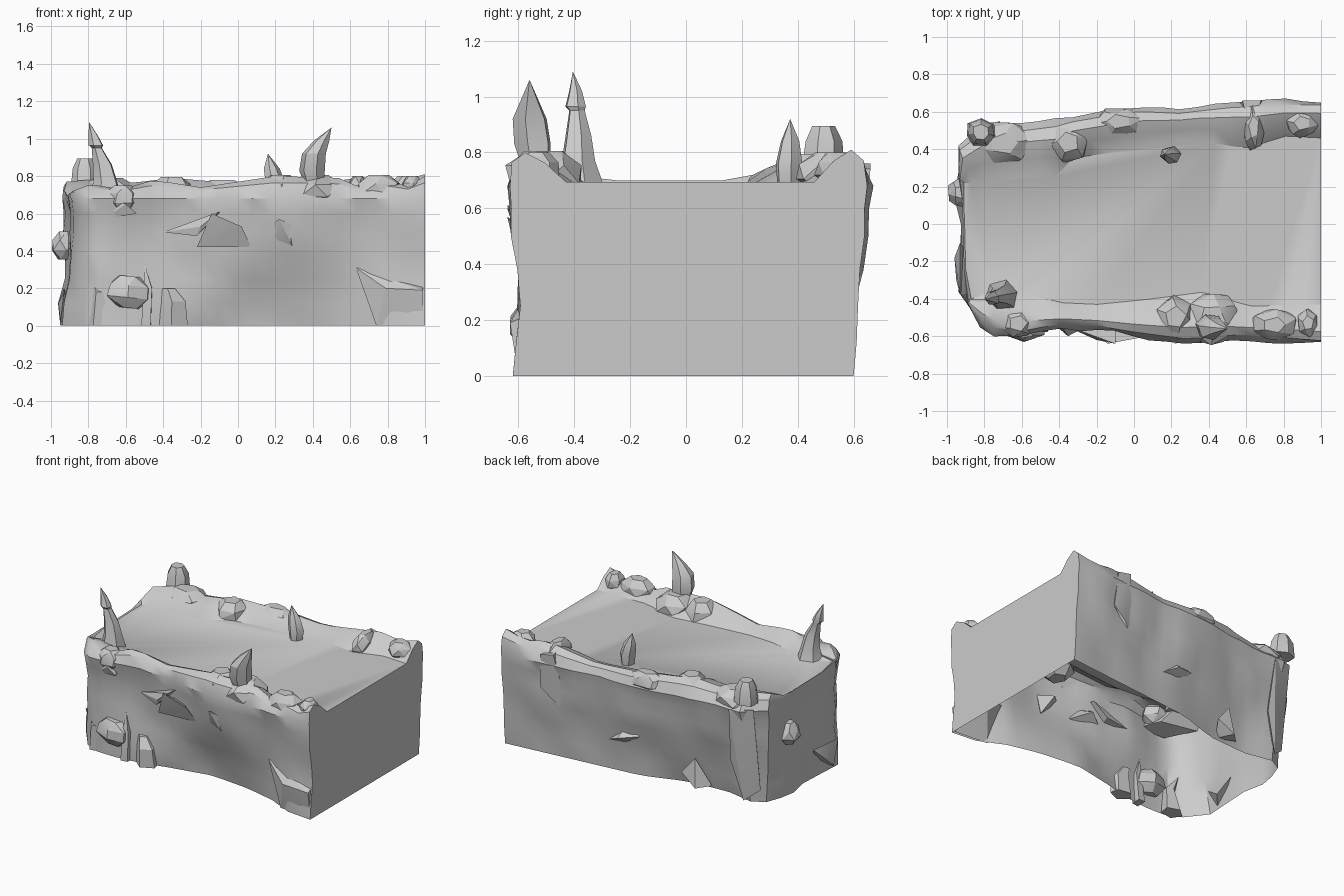
import bpy, bmesh, math, random
from mathutils import Vector, noise

if "Cube" in bpy.data.objects:
    bpy.data.objects.remove(bpy.data.objects["Cube"])

random.seed(4)


def interp(table, x):
    for (x0, v0), (x1, v1) in zip(table, table[1:]):
        if x <= x1:
            t = max(0, (x - x0) / (x1 - x0))
            return v0 + (v1 - v0) * t
    return table[-1][1]


def finish(bm, name, angle=28):
    bmesh.ops.recalc_face_normals(bm, faces=bm.faces)
    me = bpy.data.meshes.new(name)
    bm.to_mesh(me)
    bm.free()
    ob = bpy.data.objects.new(name, me)
    bpy.context.collection.objects.link(ob)
    bpy.ops.object.select_all(action='DESELECT')
    ob.select_set(True)
    bpy.context.view_layer.objects.active = ob
    bpy.ops.object.shade_smooth_by_angle(angle=math.radians(angle))
    return ob


# Side outlines as functions of x: foot, upper edge, inner rim edge, rim height
front = dict(
    foot=[(-.75, -.55), (-.6, -.56), (-.4, -.54), (-.2, -.49), (.1, -.43), (.4, -.46), (.65, -.52), (.8, -.6), (1, -.62)],
    edge=[(-.75, -.58), (-.6, -.6), (-.4, -.55), (-.2, -.56), (0, -.6), (.3, -.65), (.6, -.61), (1, -.65)],
    inner=[(-.75, -.36), (-.55, -.38), (-.4, -.42), (-.2, -.43), (.1, -.4), (.4, -.36), (.6, -.44), (1, -.43)],
    crest=[(-.75, .75), (-.62, .73), (-.45, .78), (-.2, .74), (0, .77), (.2, .8), (.55, .79), (.65, .74), (.78, .79), (.88, .73), (1, .8)])
back = dict(
    foot=[(-.8, .42), (-.6, .38), (-.3, .4), (0, .5), (.4, .54), (1, .6)],
    edge=[(-.8, .53), (-.6, .53), (-.4, .56), (0, .63), (.25, .61), (.55, .655), (1, .66)],
    inner=[(-.8, .22), (-.55, .26), (-.38, .25), (-.34, .35), (0, .4), (.3, .46), (.6, .4), (.8, .47), (1, .46)],
    crest=[(-.8, .78), (-.6, .76), (-.35, .79), (0, .76), (.3, .74), (.5, .77), (.7, .8), (.85, .77), (1, .81)])
# Left end: foot xy, edge xy, inner xy, crest
left_end = [
    (-.83, -.5, -.82, -.54, -.78, -.37, .75), (-.94, -.36, -.89, -.43, -.87, -.4, .72),
    (-.93, -.2, -.91, -.25, -.9, -.24, .7), (-.92, 0, -.915, -.02, -.905, -.02, .7),
    (-.95, .15, -.92, .13, -.91, .13, .7), (-.93, .26, -.94, .25, -.91, .22, .72),
    (-.89, .37, -.94, .42, -.87, .22, .77)]
FLOOR = .695


def side_columns(s, x0, n):
    for i in range(n + 1):
        x = 1 + (x0 - 1) * i / n
        yield (x, interp(s['foot'], x), x, interp(s['edge'], x), x, interp(s['inner'], x), interp(s['crest'], x))


columns = list(side_columns(front, -.75, 19)) + left_end + list(side_columns(back, -.8, 19))[::-1]

# Main rock shell: columns swept round three sides, underside left open
bm = bmesh.new()
grid = []
for fx, fy, ex, ey, ix, iy, h in columns:
    foot, edge, inner = Vector((fx, fy, 0)), Vector((ex, ey, 0)), Vector((ix, iy, 0))
    out = (edge - inner).normalized()
    if fx > .99:
        out.x = 0
    col = []
    for z, t in ((0, 0), (.12, .2), (.25, .5), (.38, .78), (.5, .94), (.6, 1), (.68, 1)):
        p = foot.lerp(edge, t)
        p.z = z
        k = noise.noise(p * 4.5 + Vector((3, 1, 7))) * .035 * (z > 0)
        col.append(bm.verts.new(p + out * (k - (.02 if .2 < z < .62 else 0))))
    for t, z in ((.12, .7 + (h - .7) * .65), (.34, h), (.66, h - (h - FLOOR) * .35), (1, FLOOR)):
        p = edge.lerp(inner, t)
        p.z = z
        col.append(bm.verts.new(p))
    grid.append(col)
for a, b in zip(grid, grid[1:]):
    for j in range(len(a) - 1):
        bm.faces.new((a[j], b[j], b[j + 1], a[j + 1]))
bm.faces.new([c[-1] for c in grid])                 # flat walkway
bm.faces.new(grid[0] + grid[-1][::-1])              # cut end at right
finish(bm, "rock_platform", 32)


def spire(name, rings, sides=6):
    """Stacked irregular rings (x, y, z, rx, ry); a zero radius gives a point."""
    bm = bmesh.new()
    prev = None
    twist = random.random()
    jit = [random.uniform(.85, 1.12) for _ in range(sides)]
    for x, y, z, rx, ry in rings:
        ring = []
        for i in range(sides):
            a = twist + math.tau * i / sides
            ring.append(bm.verts.new((x + rx * jit[i] * math.cos(a), y + ry * jit[i] * math.sin(a), z)))
        if prev:
            for i in range(sides):
                k = (i + 1) % sides
                bm.faces.new((prev[i], prev[k], ring[k], ring[i]))
        else:
            bm.faces.new(ring[::-1])
        prev = ring
    bm.faces.new(prev)
    bmesh.ops.remove_doubles(bm, verts=bm.verts, dist=.0005)
    finish(bm, name)


def hull(name, pts):
    bm = bmesh.new()
    for p in pts:
        bm.verts.new(p)
    bmesh.ops.convex_hull(bm, input=bm.verts)
    finish(bm, name, 20)


def boulder(name, c, r, tilt=0):
    pts = []
    for z, s, n in ((-1, .5, 5), (-.35, 1, 6), (.4, .95, 6), (1, .5, 5)):
        o = random.random() * 2
        for i in range(n):
            a = o + math.tau * i / n
            k = s * random.uniform(.88, 1.05)
            pts.append((c[0] + r[0] * k * math.cos(a), c[1] + r[1] * k * math.sin(a),
                        c[2] + r[2] * z + tilt * math.cos(a) * k * r[0]))
    hull(name, pts)


# Upright pinnacles on the rims
spire("front_left_pinnacle", [(-.71, -.38, .69, .1, .09), (-.71, -.385, .77, .075, .065), (-.725, -.385, .86, .06, .05),
                              (-.755, -.39, .95, .032, .03), (-.76, -.395, .965, .045, .04),
                              (-.775, -.395, 1.02, .028, .025), (-.797, -.405, 1.09, 0, 0)])
spire("front_pinnacle", [(.41, -.54, .76, .06, .06), (.4, -.55, .83, .075, .075), (.41, -.56, .92, .07, .07),
                         (.45, -.56, .99, .045, .035), (.5, -.56, 1.06, 0, 0)])
spire("back_pinnacle", [(.2, .365, .69, .04, .045), (.2, .365, .76, .05, .05), (.18, .37, .84, .04, .035),
                        (.16, .373, .92, 0, 0)])
spire("back_left_stump", [(-.82, .485, .74, .085, .075), (-.82, .49, .84, .075, .065), (-.82, .49, .895, .045, .04)], 7)

# Boulders: name, centre, radii, tilt
for name, c, r, t in (
        ("left_end_knob", (-.925, .17, .43), (.075, .08, .075), 0),
        ("lower_left_boulder", (-.58, -.55, .18), (.13, .09, .085), -.1),
        ("front_rim_stone_a", (.22, -.5, .72), (.12, .13, .085), 0),
        ("front_rim_stone_b", (.42, -.5, .72), (.15, .15, .085), 0),
        ("front_rim_stone_c", (.75, -.54, .73), (.13, .085, .075), 0),
        ("front_rim_stone_d", (-.62, -.53, .68), (.1, .09, .07), 0),
        ("front_rim_stone_e", (.93, -.53, .74), (.065, .08, .06), 0),
        ("back_rim_stone_a", (.64, .52, .73), (.06, .13, .07), 0),
        ("back_rim_stone_b", (.9, .54, .74), (.09, .08, .06), 0),
        ("back_rim_stone_c", (-.35, .44, .72), (.12, .12, .075), 0),
        ("back_rim_stone_d", (-.7, .43, .72), (.16, .12, .07), 0),
        ("back_rim_stone_e", (-.08, .55, .72), (.14, .08, .06), 0)):
    boulder(name, c, r, t)

# Foot pillars and jagged shards at the front left
spire("foot_pillar", [(-.34, -.53, 0, .09, .06), (-.34, -.54, .13, .075, .055), (-.37, -.53, .2, .04, .03)], 5)
spire("foot_shard", [(-.49, -.54, 0, .035, .05), (-.48, -.55, .2, .03, .04), (-.5, -.54, .33, 0, 0)], 4)
spire("corner_foot", [(-.74, -.5, 0, .09, .07), (-.74, -.53, .18, .05, .04), (-.79, -.5, .28, 0, 0)], 5)

# Ledges jutting from the walls
hull("upper_left_ledge", [(-.9, -.4, .71), (-.88, -.42, .62), (-.72, -.56, .57), (-.54, -.6, .6), (-.6, -.61, .65),
                          (-.82, -.5, .72), (-.7, -.4, .73), (-.6, -.45, .6)])
hull("centre_ledge_left", [(-.4, -.53, .5), (-.2, -.62, .53), (-.1, -.64, .61), (-.1, -.52, .6), (-.22, -.6, .48), (-.2, -.5, .5)])
hull("centre_ledge_right", [(-.14, -.64, .6), (.02, -.61, .53), (.07, -.56, .42), (-.22, -.58, .42), (-.08, -.62, .54), (-.08, -.5, .5)])
hull("small_overhang", [(.16, -.58, .53), (.22, -.64, .57), (.29, -.62, .54), (.28, -.61, .45), (.2, -.6, .47), (.31, -.56, .37), (.24, -.5, .5)])
hull("lower_right_ledge", [(.63, -.56, .31), (.79, -.63, .2), (.99, -.63, .19), (.99, -.6, 0), (.74, -.58, 0), (.8, -.5, .25), (.99, -.5, .25)])
hull("back_ledge_low", [(-.02, .55, .3), (.12, .6, .27), (.22, .55, .22), (.08, .5, .2), (.1, .52, .34)])
hull("back_buttress", [(.58, .66, .76), (.68, .66, .74), (.7, .64, .5), (.6, .63, .42), (.5, .58, .3), (.6, .5, .4), (.62, .5, .76)])
hull("back_left_buttress", [(-.88, .5, .7), (-.72, .55, .68), (-.7, .5, .3), (-.78, .47, .02), (-.88, .42, .1), (-.8, .35, .4)])
hull("back_foot_shard", [(-.42, .5, .02), (-.3, .48, .1), (-.4, .47, .22), (-.5, .42, .03), (-.36, .38, .02)])
hull("left_foot_ledge", [(-.95, -.3, .02), (-.96, -.18, .12), (-.93, -.1, .2), (-.93, -.38, .18), (-.86, -.2, .05)])
